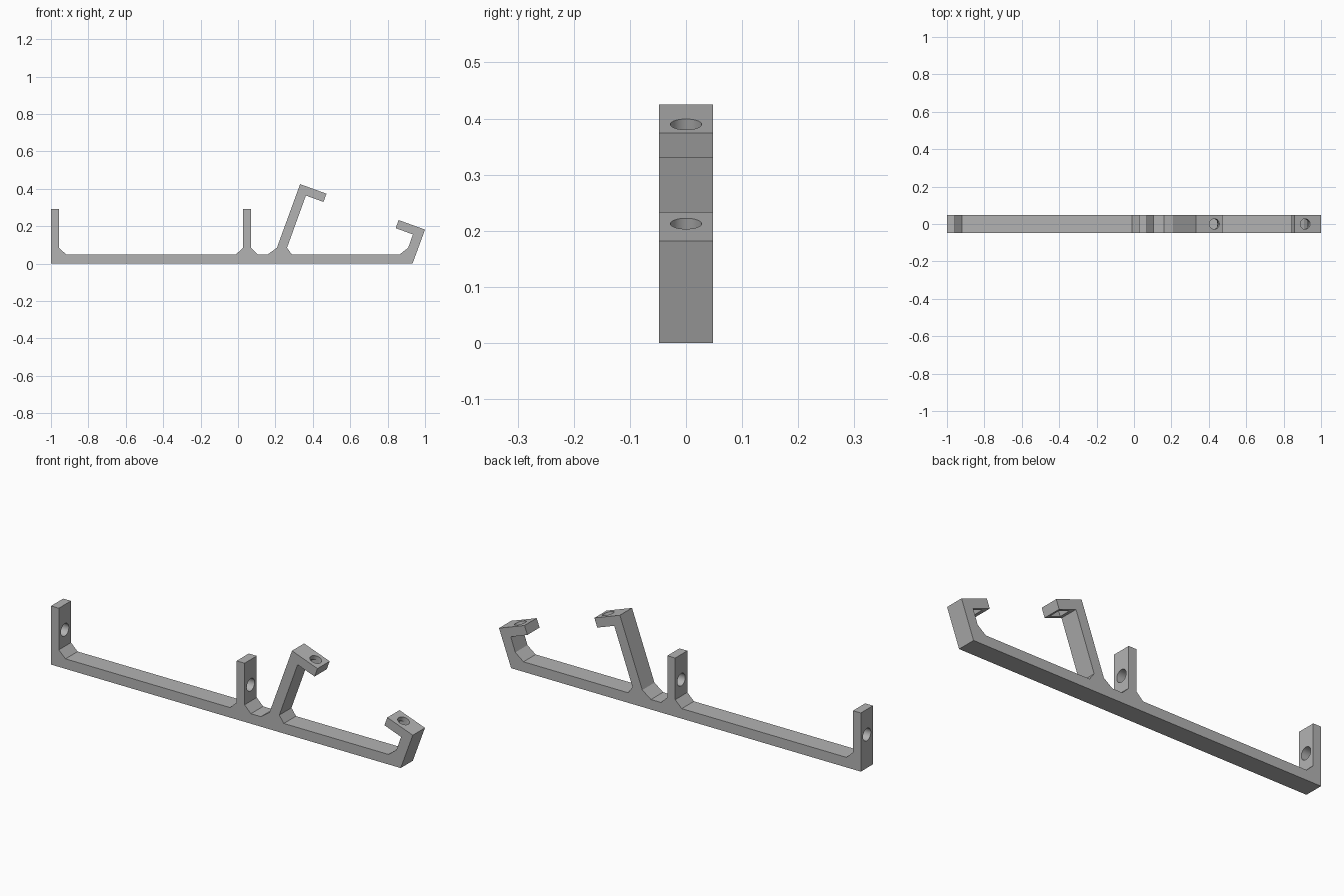
import bpy, bmesh
from math import radians, sin, cos, pi

if "Cube" in bpy.data.objects:
    bpy.data.objects.remove(bpy.data.objects["Cube"], do_unlink=True)

WIDTH = 0.096     # depth of the bracket along y
THICK = 0.046     # wall thickness of the arms
LEAN = radians(20)

grey = bpy.data.materials.new("grey_plastic")
grey.use_nodes = True
grey.diffuse_color = (0.45, 0.45, 0.45, 1)
grey.node_tree.nodes["Principled BSDF"].inputs["Base Color"].default_value = (0.45, 0.45, 0.45, 1)

# Side outline: base rail, two upright posts, leaning hook, end hook
outline = [
    (-1, 0), (0.933, 0),
    # end hook
    (1, 0.182), (0.859, 0.233), (0.843, 0.19), (0.935, 0.156), (0.91, 0.085), (0.865, 0.05),
    # leaning hook
    (0.287, 0.05), (0.262, 0.085), (0.363, 0.364), (0.457, 0.33), (0.473, 0.374),
    (0.332, 0.425), (0.208, 0.085), (0.16, 0.05),
    # middle post
    (0.105, 0.05), (0.07, 0.085), (0.07, 0.293), (0.026, 0.293), (0.026, 0.085), (-0.01, 0.05),
    # end post
    (-0.92, 0.05), (-0.957, 0.085), (-0.957, 0.293), (-1, 0.293),
]
bm = bmesh.new()
face = bm.faces.new([bm.verts.new((x, -WIDTH / 2, z)) for x, z in outline])
side = bmesh.ops.extrude_face_region(bm, geom=[face])["geom"]
bmesh.ops.translate(bm, vec=(0, WIDTH, 0), verts=[v for v in side if isinstance(v, bmesh.types.BMVert)])
bmesh.ops.recalc_face_normals(bm, faces=bm.faces)
mesh = bpy.data.meshes.new("bracket_rail")
bm.to_mesh(mesh)
bm.free()
bracket = bpy.data.objects.new("bracket_rail", mesh)
bpy.context.collection.objects.link(bracket)
mesh.materials.append(grey)


def cut_with_active():
    """Subtract the active object from the bracket, then remove it."""
    cutter = bpy.context.object
    cutter.hide_render = True
    cutter.data.materials.append(grey)
    bpy.ops.object.select_all(action="DESELECT")
    bpy.context.view_layer.objects.active = bracket
    bracket.select_set(True)
    mod = bracket.modifiers.new("hole", "BOOLEAN")
    mod.operation = "DIFFERENCE"
    mod.solver = "EXACT"
    mod.object = cutter
    bpy.ops.object.modifier_apply(modifier=mod.name)
    bpy.data.objects.remove(cutter, do_unlink=True)


def drill(x, z, radius, tilt):
    bpy.ops.mesh.primitive_cylinder_add(vertices=32, radius=radius, depth=0.1,
                                        location=(x, 0, z), rotation=(0, tilt, 0))
    cut_with_active()


# Round holes through the upright posts
for x in (-0.978, 0.048):
    drill(x, 0.167, 0.031, pi / 2)

# Round holes through the hook tips, with square nut pockets underneath
for x, z in ((0.43, 0.39), (0.915, 0.212)):
    dx, dz = sin(LEAN) * THICK, cos(LEAN) * THICK
    drill(x - dx / 2, z - dz / 2, 0.028, LEAN)
    bpy.ops.mesh.primitive_cube_add(size=1, location=(x - dx, 0, z - dz), rotation=(0, LEAN, 0))
    bpy.context.object.scale = (0.062, 0.062, THICK)
    cut_with_active()

# Smooth hole walls, crisp edges elsewhere
bpy.ops.object.shade_smooth_by_angle(angle=radians(15))
